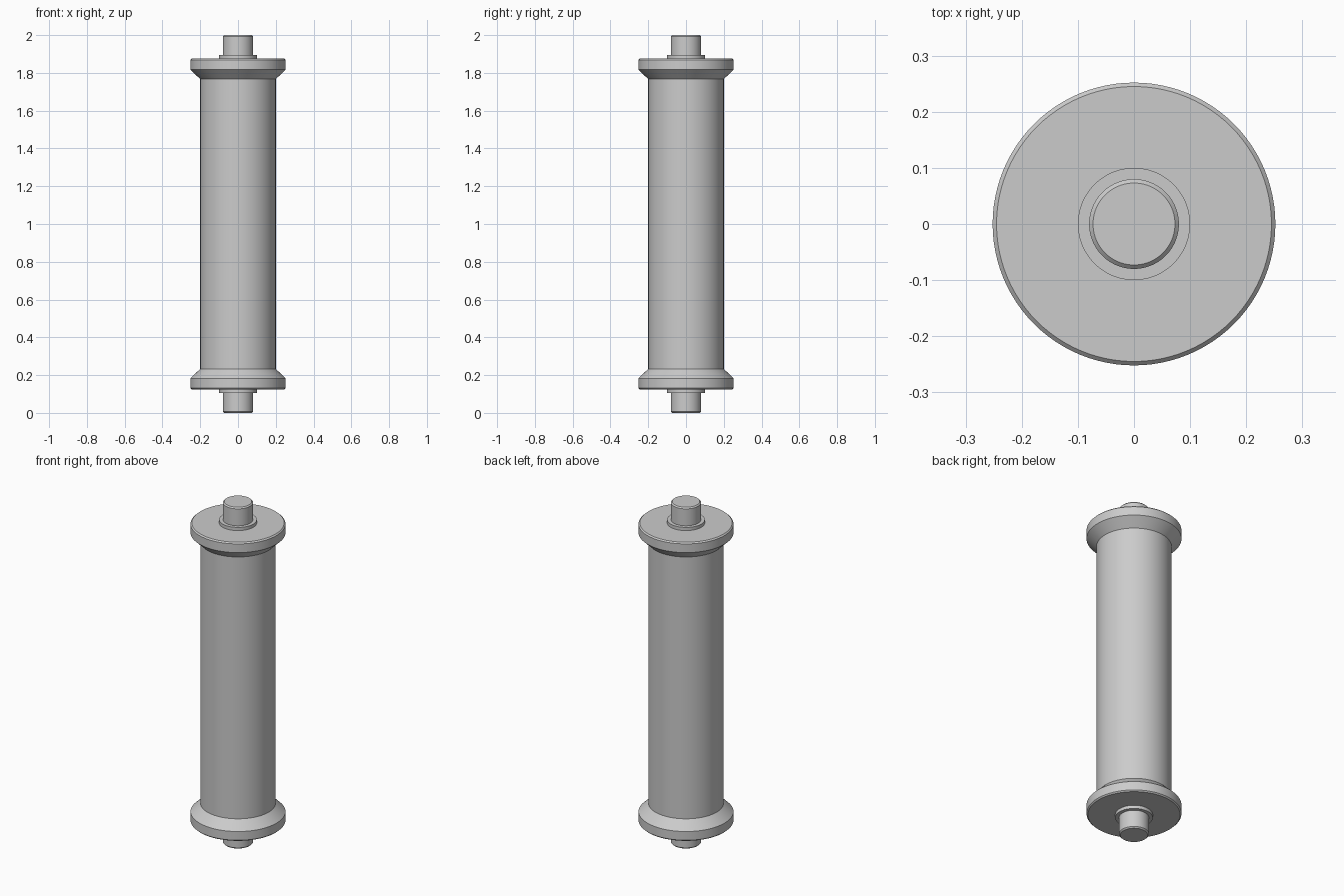
import bpy
import bmesh
import math

SIDES = 96
CHAMFER = 0.007

if "Cube" in bpy.data.objects:
    bpy.data.objects.remove(bpy.data.objects["Cube"], do_unlink=True)

grey = bpy.data.materials.new("plain_grey")
grey.use_nodes = True
colour = (0.6, 0.6, 0.6, 1.0)
grey.diffuse_color = colour
grey.node_tree.nodes["Principled BSDF"].inputs["Base Color"].default_value = colour


def lathe(name, profile, flip=False):
    """Spin a (radius, height) profile about z; flip mirrors it to the other end."""
    bm = bmesh.new()
    rings = []
    for radius, z in profile:
        height = 2 - z if flip else z
        rings.append([bm.verts.new((radius * math.cos(math.tau * i / SIDES),
                                    radius * math.sin(math.tau * i / SIDES),
                                    height)) for i in range(SIDES)])
    for low, high in zip(rings, rings[1:]):
        for i in range(SIDES):
            j = (i + 1) % SIDES
            bm.faces.new((low[i], low[j], high[j], high[i]))
    bm.faces.new(rings[0])
    bm.faces.new(rings[-1])
    bmesh.ops.recalc_face_normals(bm, faces=bm.faces)
    mesh = bpy.data.meshes.new(name)
    bm.to_mesh(mesh)
    bm.free()
    mesh.materials.append(grey)
    obj = bpy.data.objects.new(name, mesh)
    bpy.context.collection.objects.link(obj)
    bpy.ops.object.select_all(action="DESELECT")
    obj.select_set(True)
    bpy.context.view_layer.objects.active = obj
    bpy.ops.object.shade_smooth_by_angle(angle=math.radians(30))
    return obj


# Main roller body between the flanges
lathe("roller_body", [(0.2, 0.2), (0.2, 1.8)])

# Matching flange, collar and axle stub at each end
for end, flip in (("bottom", False), ("top", True)):
    lathe(end + "_flange", [(0.252 - CHAMFER, 0.125), (0.252, 0.125 + CHAMFER),
                            (0.252, 0.183), (0.2, 0.233)], flip)
    lathe(end + "_collar", [(0.1, 0.106), (0.1, 0.13)], flip)
    lathe(end + "_axle", [(0.08 - CHAMFER, 0), (0.08, CHAMFER), (0.08, 0.12)], flip)
